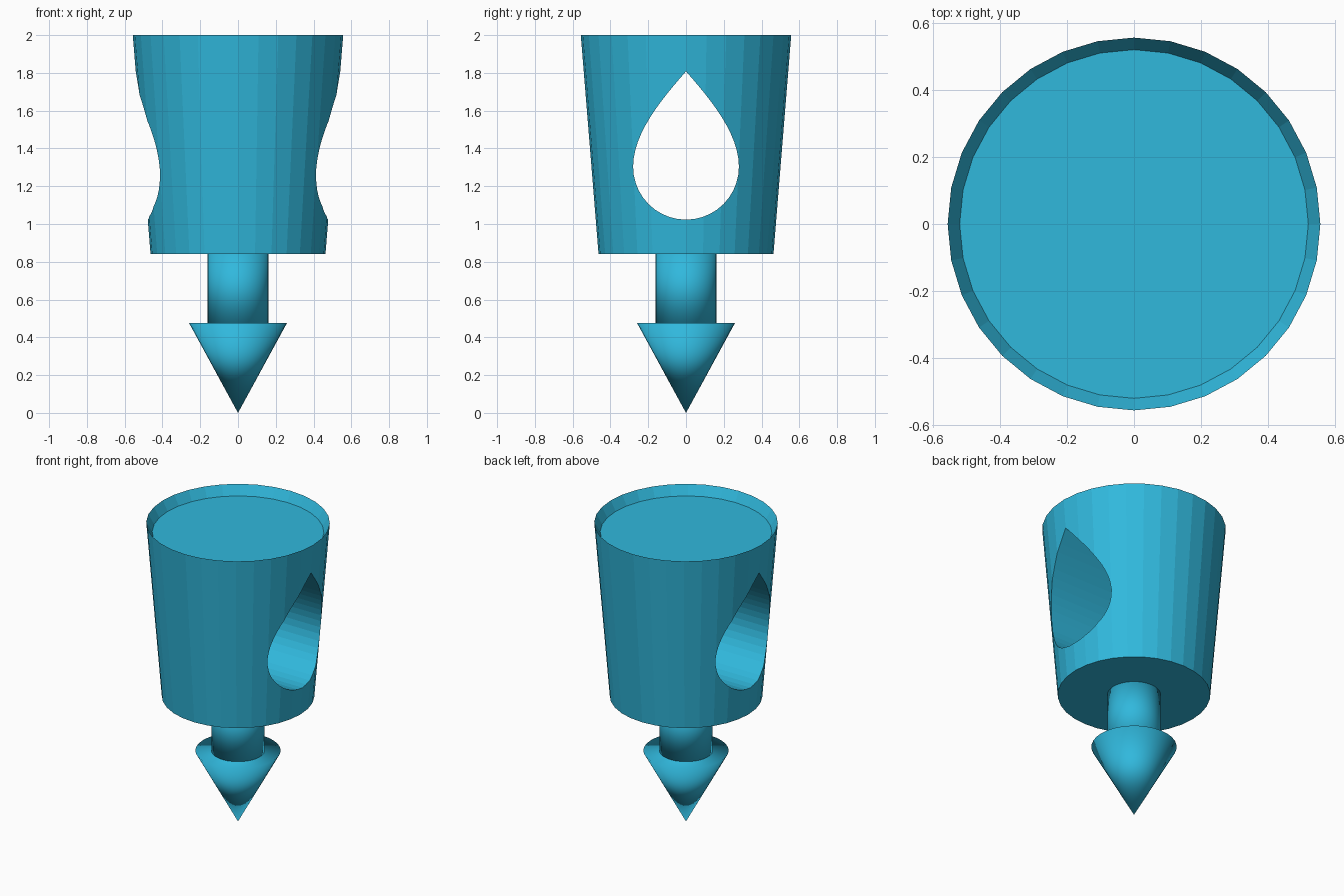
import bpy, bmesh, math

if "Cube" in bpy.data.objects:
    bpy.data.objects.remove(bpy.data.objects["Cube"])

# One blue for the whole model
blue = bpy.data.materials.new("bright_blue")
blue.diffuse_color = (0.03, 0.48, 0.72, 1)
blue.use_nodes = True
blue.node_tree.nodes["Principled BSDF"].inputs["Base Color"].default_value = blue.diffuse_color


def add_object(name, bm, smooth=False):
    bmesh.ops.recalc_face_normals(bm, faces=bm.faces)
    for f in bm.faces:
        f.smooth = smooth
    mesh = bpy.data.meshes.new(name)
    bm.to_mesh(mesh)
    bm.free()
    mesh.materials.append(blue)
    ob = bpy.data.objects.new(name, mesh)
    bpy.context.collection.objects.link(ob)
    return ob


def lathe(name, rings, sides=32, smooth=False):
    """Closed solid from (radius, z) rings; a zero radius makes a point."""
    bm = bmesh.new()
    loops = []
    for r, z in rings:
        if r == 0:
            loops.append([bm.verts.new((0, 0, z))] * sides)
        else:
            loops.append([bm.verts.new((r * math.cos(2 * math.pi * i / sides),
                                        r * math.sin(2 * math.pi * i / sides), z))
                          for i in range(sides)])
    for a, b in zip(loops, loops[1:]):
        for i in range(sides):
            j = (i + 1) % sides
            bm.faces.new(list(dict.fromkeys((a[i], a[j], b[j], b[i]))))
    for (r, z), loop in ((rings[0], loops[0]), (rings[-1], loops[-1])):
        if r > 0:
            bm.faces.new(loop)
    return add_object(name, bm, smooth)


# Tapered head with a sharp rim and shallow dished top
head = lathe("tapered_head", [(0.463, 0.84), (0.557, 2.0), (0.521, 1.936)])

# Teardrop outline in y, z: round bottom, then curved sides up to a point
half = [(0.28 * math.sin(a), 1.303 - 0.28 * math.cos(a))
        for a in (math.pi / 2 * i / 10 for i in range(11))]
ctrl = [(0.28, 1.303), (0.28, 1.48), (0.13, 1.66), (0.0, 1.808)]
for i in range(1, 13):
    t = i / 12
    w = ((1 - t) ** 3, 3 * t * (1 - t) ** 2, 3 * t * t * (1 - t), t ** 3)
    half.append(tuple(sum(k * p[c] for k, p in zip(w, ctrl)) for c in (0, 1)))
outline = half + [(-y, z) for y, z in half[-2:0:-1]]

# Cutter running through the head from side to side
bm = bmesh.new()
face = bm.faces.new([bm.verts.new((-1, y, z)) for y, z in outline])
ext = bmesh.ops.extrude_face_region(bm, geom=[face], use_keep_orig=True)
moved = [v for v in ext["geom"] if isinstance(v, bmesh.types.BMVert)]
bmesh.ops.translate(bm, verts=moved, vec=(2, 0, 0))
cutter = add_object("teardrop_cutter", bm)
cutter.hide_render = True

cut = head.modifiers.new("teardrop_hole", 'BOOLEAN')
cut.operation = 'DIFFERENCE'
cut.solver = 'EXACT'
cut.object = cutter
bpy.context.view_layer.objects.active = head
head.select_set(True)
bpy.ops.object.modifier_apply(modifier=cut.name)
bpy.data.objects.remove(cutter)

# Round stem and pointed tip, softly shaded all over
lathe("stem", [(0.162, 0.475), (0.162, 0.84)], smooth=True)
lathe("pointed_tip", [(0, 0), (0.259, 0.475)], smooth=True)
